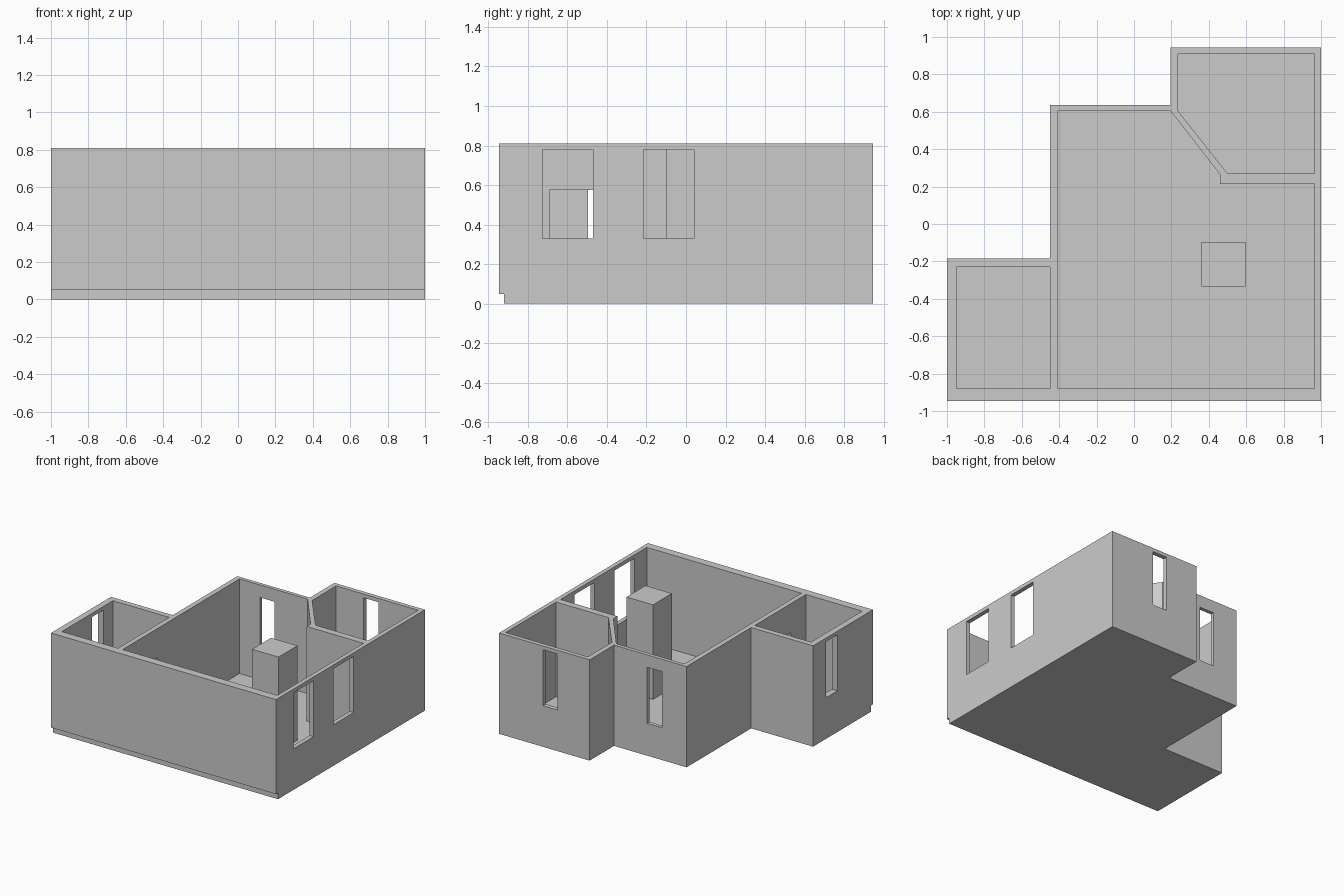
import bpy, bmesh, math

if "Cube" in bpy.data.objects:
    bpy.data.objects.remove(bpy.data.objects["Cube"])

FLOOR, TOP = 0.05, 0.81


def prism(name, outline, z0, z1):
    """Extrude a plan outline from z0 to z1."""
    bm = bmesh.new()
    face = bm.faces.new([bm.verts.new((x, y, z0)) for x, y in outline])
    ext = bmesh.ops.extrude_face_region(bm, geom=[face])
    top = [v for v in ext["geom"] if isinstance(v, bmesh.types.BMVert)]
    bmesh.ops.translate(bm, verts=top, vec=(0, 0, z1 - z0))
    bmesh.ops.recalc_face_normals(bm, faces=bm.faces[:])
    mesh = bpy.data.meshes.new(name)
    bm.to_mesh(mesh)
    bm.free()
    obj = bpy.data.objects.new(name, mesh)
    bpy.context.collection.objects.link(obj)
    return obj


def rect(x0, x1, y0, y1):
    return [(x0, y0), (x1, y0), (x1, y1), (x0, y1)]


def footprint(front):
    return [(-1, front), (1, front), (1, 0.945), (0.195, 0.945),
            (0.195, 0.635), (-0.45, 0.635), (-0.45, -0.185), (-1, -0.185)]


# Floor slab, set back slightly under the front wall
prism("floor_slab", footprint(-0.92), 0, FLOOR)

# Solid block that becomes the walls
walls = prism("walls", footprint(-0.945), FLOOR, TOP)

# Room hollows
rooms = {
    "main_room": [(-0.41, -0.88), (0.965, -0.88), (0.965, 0.215), (0.46, 0.215),
                  (0.46, 0.265), (0.195, 0.605), (-0.41, 0.605)],
    "corner_room": [(0.5, 0.27), (0.965, 0.27), (0.965, 0.91),
                    (0.235, 0.91), (0.235, 0.605)],
    "side_room": rect(-0.95, -0.45, -0.88, -0.23),
}
cutters = [prism(n + "_cutter", o, -0.1, 1.0) for n, o in rooms.items()]

# Windows and the inner doorway: x range, y range, z range
openings = {
    "right_window_front": (0.94, 1.05, -0.725, -0.47, 0.33, 0.78),
    "right_window_middle": (0.94, 1.05, -0.215, 0.04, 0.33, 0.78),
    "left_window": (-1.05, -0.93, -0.495, -0.35, 0.33, 0.78),
    "back_window_corner": (0.48, 0.61, 0.88, 1.0, 0.33, 0.78),
    "back_window_main": (-0.23, -0.10, 0.58, 0.70, 0.26, 0.71),
    "side_doorway": (-0.47, -0.39, -0.69, -0.435, -0.1, 0.575),
}
for n, (x0, x1, y0, y1, z0, z1) in openings.items():
    cutters.append(prism(n + "_cutter", rect(x0, x1, y0, y1), z0, z1))

# Doorway through the diagonal wall
door = prism("diagonal_doorway_cutter", rect(-0.115, 0.115, -0.045, 0.045), -0.1, 0.575)
door.location = (0.348, 0.436, 0)
door.rotation_euler.z = math.atan2(-0.34, 0.265)
cutters.append(door)

for c in cutters:
    c.hide_render = True
    mod = walls.modifiers.new(c.name, 'BOOLEAN')
    mod.operation, mod.solver, mod.object = 'DIFFERENCE', 'EXACT', c

# Bake the cuts and drop the cutters
bpy.context.view_layer.update()
dg = bpy.context.evaluated_depsgraph_get()
baked = bpy.data.meshes.new_from_object(walls.evaluated_get(dg))
walls.modifiers.clear()
walls.data = baked
for c in cutters:
    bpy.data.objects.remove(c)

# Free-standing pillar in the main room
prism("pillar", rect(0.36, 0.595, -0.335, -0.095), FLOOR, TOP)
